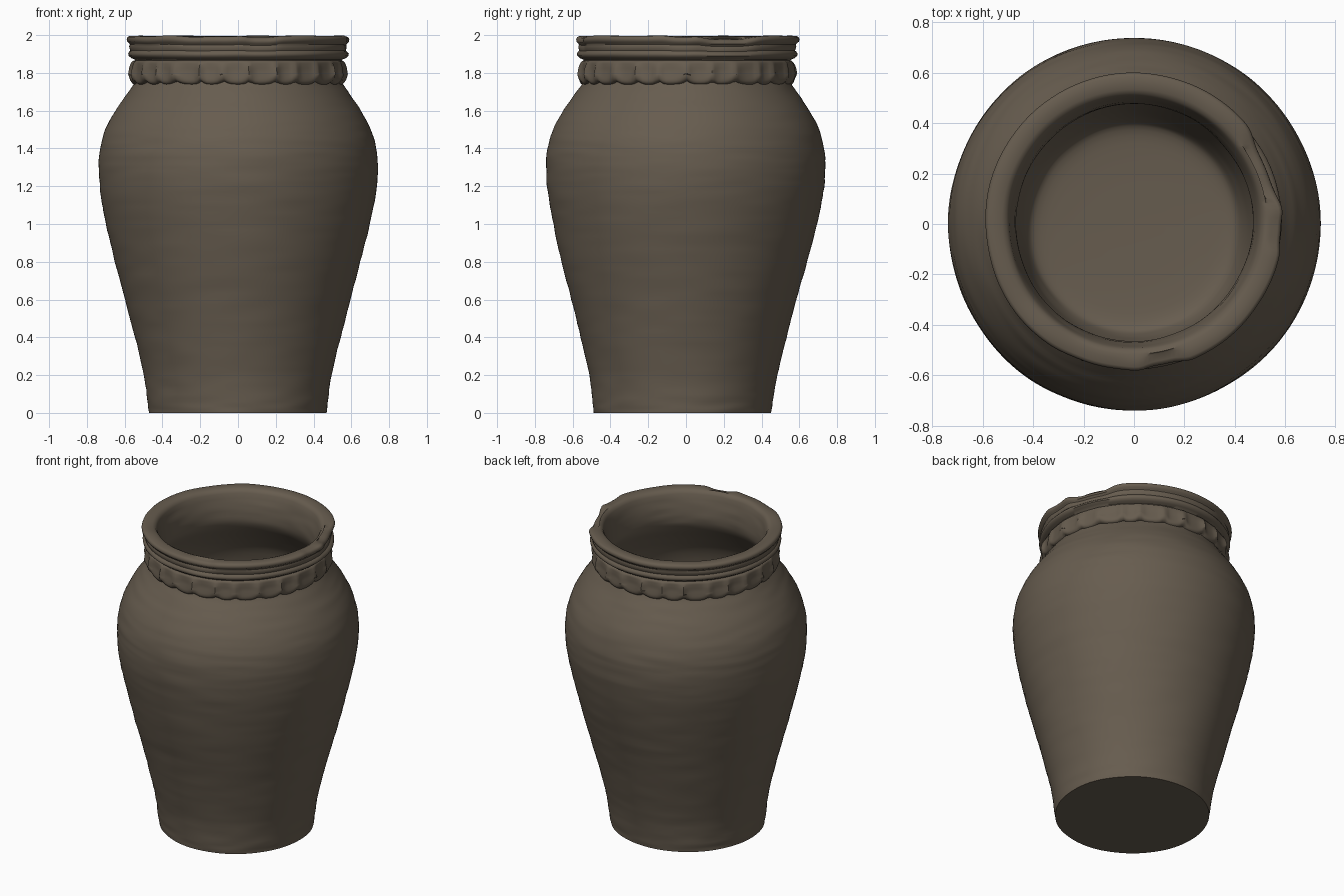
import bpy, bmesh, math
from mathutils import Vector, noise

SEGMENTS = 192
THUMB_PRINTS = 26

cube = bpy.data.objects.get("Cube")
if cube:
    bpy.data.objects.remove(cube)

clay = bpy.data.materials.new("brown_clay")
clay.use_nodes = True
CLAY_COLOUR = (0.135, 0.108, 0.078, 1)
clay.diffuse_color = CLAY_COLOUR
shader = clay.node_tree.nodes["Principled BSDF"]
shader.inputs["Base Color"].default_value = CLAY_COLOUR
shader.inputs["Roughness"].default_value = 0.9


def spline(points, steps):
    """Catmull-Rom curve through (radius, height) points."""
    pts = [Vector(p) for p in points]
    pts = [2 * pts[0] - pts[1]] + pts + [2 * pts[-1] - pts[-2]]
    out = []
    for a, b, c, d in zip(pts, pts[1:], pts[2:], pts[3:]):
        for i in range(steps):
            t = i / steps
            out.append(0.5 * (2 * b + (c - a) * t + (2 * a - 5 * b + 4 * c - d) * t * t
                              + (3 * b - a - 3 * c + d) * t ** 3))
    return out + [pts[-2]]


def lathe(name, profile, shape, closed=False, capped=False):
    """Spin a profile round the z axis; shape() adjusts each point."""
    bm = bmesh.new()
    rings = []
    for index, (r, z) in enumerate(profile):
        ring = []
        for s in range(SEGMENTS):
            a = math.tau * s / SEGMENTS
            ring.append(bm.verts.new(shape(r, z, a, index / (len(profile) - 1))))
        rings.append(ring)
    pairs = list(zip(rings, rings[1:]))
    if closed:
        pairs.append((rings[-1], rings[0]))
    for low, high in pairs:
        for s in range(SEGMENTS):
            t = (s + 1) % SEGMENTS
            bm.faces.new((low[s], low[t], high[t], high[s]))
    if capped:
        bm.faces.new(rings[0][::-1])
        bm.faces.new(rings[-1])
    bmesh.ops.recalc_face_normals(bm, faces=bm.faces)
    mesh = bpy.data.meshes.new(name)
    bm.to_mesh(mesh)
    bm.free()
    mesh.materials.append(clay)
    obj = bpy.data.objects.new(name, mesh)
    bpy.context.collection.objects.link(obj)
    bpy.ops.object.select_all(action="DESELECT")
    obj.select_set(True)
    bpy.context.view_layer.objects.active = obj
    bpy.ops.object.shade_smooth_by_angle(angle=math.radians(50))
    return obj


def place(r, z, a):
    """The hand-thrown axis leans a little towards the back."""
    return Vector((r * math.cos(a), r * math.sin(a) - 0.018 + 0.013 * z, z))


def bump(a, centre, width):
    """Soft bump round an angle given in degrees."""
    d = (a - math.radians(centre) + math.pi) % math.tau - math.pi
    return math.exp(-(d / math.radians(width)) ** 4)


# Worn outer edge of the rim: angle, half width, depth
CHIPS = [(22, 14, 0.035), (-4, 7, 0.012), (-78, 8, 0.018), (-105, 14, 0.008)]


def pot_shape(r, z, a, t):
    direction = Vector((math.cos(a), math.sin(a), 0))
    # Throwing lines stretched around the wall, then broad unevenness
    r += 0.003 * noise.noise(direction * 2.5 + Vector((0, 0, z * 28)))
    r += 0.004 * noise.noise(direction * 1.5 + Vector((5, 0, z * 3)))
    if z > 1.89:
        wear = sum(depth * bump(a, c, w) for c, w, depth in CHIPS)
        height = (z - 1.89) / 0.1
        if r > 0.54:
            r -= wear * height
            z -= 0.5 * wear * height
        z += 0.006 * height * noise.noise(direction * 3)
    if z < 0.001:
        z = 0
    return place(r, z, a)


# Pot wall: outside, rim, then inside down to the floor
outside = spline([(0.47, 0), (0.478, 0.06), (0.498, 0.2), (0.545, 0.4), (0.597, 0.6),
                  (0.65, 0.8), (0.698, 1.0), (0.73, 1.17), (0.738, 1.3), (0.73, 1.4),
                  (0.702, 1.5), (0.65, 1.6), (0.588, 1.69), (0.543, 1.76),
                  (0.535, 1.82), (0.548, 1.87)], 6)
rim = [(0.568, 1.878), (0.582, 1.89), (0.584, 1.902), (0.578, 1.912), (0.571, 1.918),
       (0.574, 1.926), (0.577, 1.94), (0.574, 1.95), (0.579, 1.957), (0.589, 1.965),
       (0.592, 1.978), (0.588, 1.989), (0.578, 1.995), (0.55, 1.996), (0.525, 1.994),
       (0.508, 1.986), (0.498, 1.97)]
inside = spline([(0.49, 1.94), (0.476, 1.88), (0.47, 1.81), (0.49, 1.74), (0.58, 1.62),
                 (0.645, 1.5), (0.673, 1.3), (0.635, 1.0), (0.535, 0.6), (0.465, 0.28),
                 (0.43, 0.15), (0.39, 0.1), (0.27, 0.085), (0.08, 0.08)], 4)
lathe("pot_body", [tuple(p) for p in outside] + rim + [tuple(p) for p in inside],
      pot_shape, capped=True)


# Applied strip of clay pressed with thumb prints
def band_shape(r, z, a, t):
    wobble = 0.35 * noise.noise(Vector((math.cos(a), math.sin(a), 0)) * 3)
    phase = (a * THUMB_PRINTS / math.tau + wobble) % 1
    ridge = abs(2 * phase - 1) ** 3          # one at the pinches, zero mid print
    dish = math.sin(math.pi * min(1, max(0, (z - 1.74) / 0.13)))
    if r > 0.54:
        r += (0.022 * ridge - 0.012) * dish
        r += 0.008 * (phase - 0.5) * dish    # prints lean to one side
    if z < 1.79:
        z += 0.02 * ridge - 0.005
    return place(r, z, a)


band = spline([(0.52, 1.755), (0.545, 1.742), (0.567, 1.752), (0.576, 1.775),
               (0.573, 1.81), (0.568, 1.84), (0.556, 1.863), (0.52, 1.87)], 4)
lathe("thumb_print_band", [tuple(p) for p in band], band_shape, closed=True)
